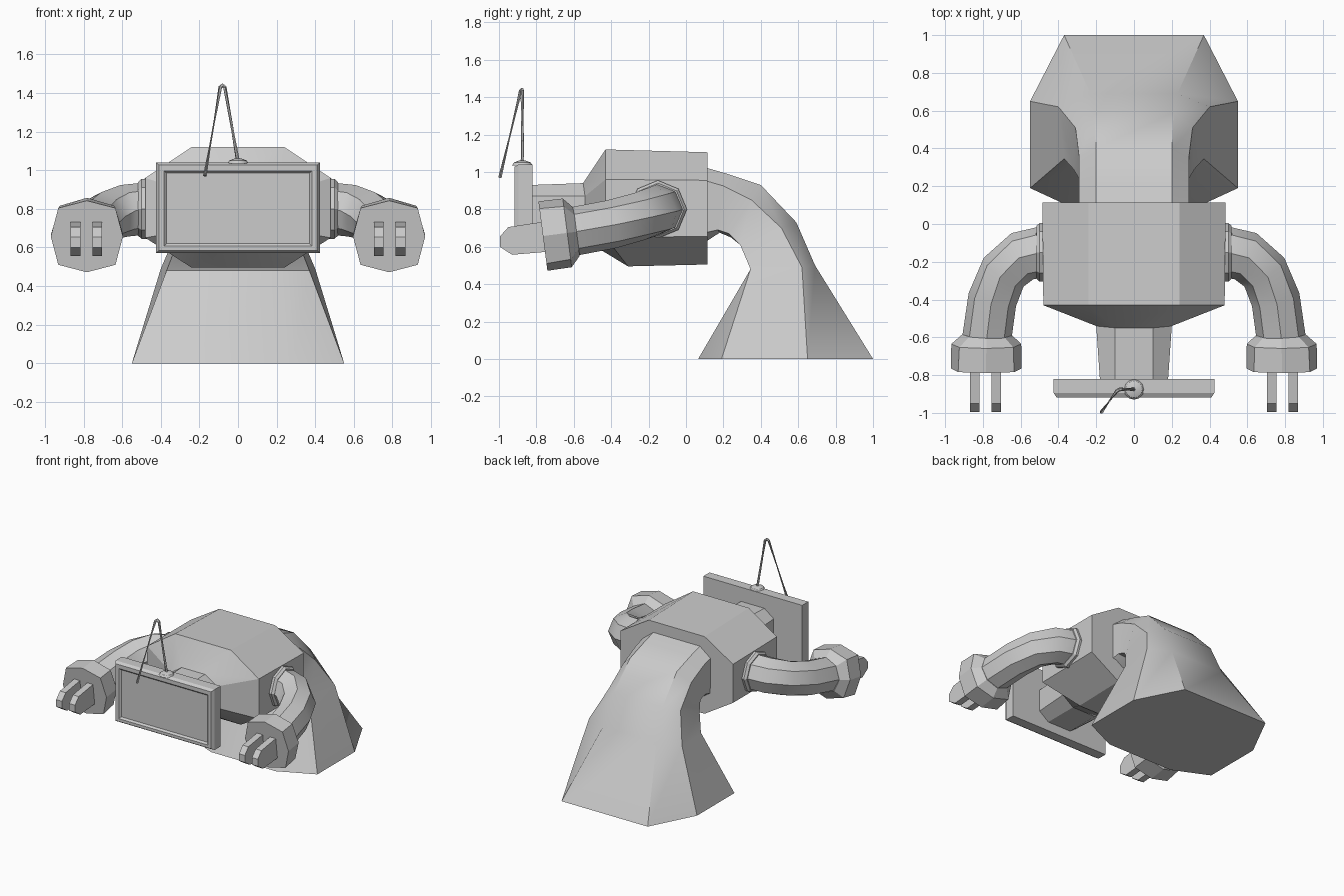
import bpy, bmesh, math
from mathutils import Vector

if "Cube" in bpy.data.objects:
    bpy.data.objects.remove(bpy.data.objects["Cube"])


def finish(bm, name, angle=30, mirror=False):
    bmesh.ops.recalc_face_normals(bm, faces=bm.faces)
    me = bpy.data.meshes.new(name)
    bm.to_mesh(me)
    bm.free()
    ob = bpy.data.objects.new(name, me)
    bpy.context.collection.objects.link(ob)
    if mirror:
        ob.modifiers.new("mirror", 'MIRROR')
    bpy.ops.object.select_all(action='DESELECT')
    ob.select_set(True)
    bpy.context.view_layer.objects.active = ob
    if angle:
        bpy.ops.object.shade_smooth_by_angle(angle=math.radians(angle))
    return ob


def loft(name, rings, **kw):
    """Skin a list of equal-length rings and cap both ends."""
    bm = bmesh.new()
    vs = [[bm.verts.new(p) for p in r] for r in rings]
    n = len(vs[0])
    for a, b in zip(vs, vs[1:]):
        for i in range(n):
            j = (i + 1) % n
            bm.faces.new((a[i], a[j], b[j], b[i]))
    bm.faces.new(vs[0])
    bm.faces.new(vs[-1])
    return finish(bm, name, **kw)


def sym(half):
    """Right-hand points (top to bottom) completed with their mirror image."""
    return list(half) + [(-x, y, z) for x, y, z in reversed(half)]


def ring(c, d, r, n=8, bulge=1.0):
    """Polygon around centre c, facing direction d."""
    d = Vector(d).normalized()
    ref = Vector((0, 0, 1)) if abs(d.z) < 0.9 else Vector((0, 1, 0))
    side = d.cross(ref).normalized()
    up = side.cross(d)
    pts = []
    for i in range(n):
        a = 2 * math.pi * i / n
        k = r * (bulge if i % 2 else 1)
        pts.append(Vector(c) + side * math.cos(a) * k + up * math.sin(a) * k)
    return pts


def tube(name, path, radii, n=8, **kw):
    p = [Vector(q) for q in path]
    rings = []
    for i, c in enumerate(p):
        d = Vector((0, 0, 0))
        if i > 0:
            d += (c - p[i - 1]).normalized()
        if i < len(p) - 1:
            d += (p[i + 1] - c).normalized()
        rings.append(ring(c, d, radii[i], n))
    return loft(name, rings, **kw)


# Faceted torso narrowing into the neck
loft("torso", [
    sym([(.10, -.83, .93), (.18, -.83, .87), (.18, -.83, .70), (.10, -.83, .64)]),
    sym([(.10, -.55, .94), (.20, -.54, .87), (.20, -.54, .70), (.10, -.55, .64)]),
    sym([(.24, -.43, 1.12), (.48, -.43, .96), (.48, -.43, .65), (.24, -.31, .495)]),
    sym([(.24, .115, 1.105), (.485, .115, .955), (.485, .115, .655), (.24, .115, .505)]),
], angle=20)

# Flared lower body bending down to the ground
loft("lower_body", [
    sym([(.20, .08, 1.03), (.29, .08, .96), (.29, .08, .67), (.20, .08, .61)]),
    sym([(.20, .22, .99), (.29, .20, .925), (.285, .17, .69), (.20, .18, .675)]),
    sym([(.20, .40, .93), (.29, .35, .85), (.285, .23, .67), (.20, .24, .65)]),
    sym([(.21, .59, .73), (.31, .51, .70), (.32, .29, .61), (.21, .29, .61)]),
    sym([(.23, .69, .50), (.40, .62, .49), (.37, .345, .48), (.24, .35, .48)]),
    sym([(.37, 1.0, 0), (.55, .65, 0), (.55, .19, 0), (.28, .065, 0)]),
], angle=35)


# Screen: chamfered slab with a framed recess
def rect(hx, z0, z1, y):
    return [(-hx, y, z0), (hx, y, z0), (hx, y, z1), (-hx, y, z1)]


loft("screen", [
    rect(.425, .57, 1.04, -.82), rect(.425, .57, 1.04, -.895),
    rect(.41, .585, 1.027, -.918), rect(.383, .607, .997, -.918),
    rect(.37, .62, .985, -.905),
], angle=0)

# Antenna: low foot and a bent wire
loft("antenna_foot", [ring((0, -.875, z), (0, 0, 1), r, 12)
                      for z, r in ((1.035, .055), (1.05, .045), (1.06, .02))])
tube("antenna_wire", [(0, -.875, 1.045), (-.068, -.875, 1.43), (-.08, -.877, 1.44),
                      (-.092, -.885, 1.43), (-.172, -.995, .97)], [.01] * 5, n=6)

# Arms, mirrored to both sides
tube("shoulder_pad", [(.47, -.15, .80), (.50, -.15, .80), (.517, -.15, .80)],
     [.155, .155, .14], angle=20, mirror=True)
tube("arm", [(.49, -.15, .80), (.59, -.17, .79), (.69, -.255, .76),
             (.75, -.40, .72), (.78, -.61, .68)],
     [.135, .135, .13, .13, .13], angle=40, mirror=True)
aim = (0, -1, -.13)
loft("hand", [ring(c, aim, r, 8, b) for c, r, b in (
    ((.78, -.585, .68), .13, 1.0), ((.782, -.635, .674), .185, 1.09),
    ((.783, -.765, .657), .187, 1.12))], angle=20, mirror=True)

# Two flat fingers per hand
side = [(-.72, .74), (-.95, .705), (-.995, .655), (-.995, .60), (-.93, .557), (-.72, .575)]
for name, x in (("inner_finger", .73), ("outer_finger", .842)):
    loft(name, [[(x + s, y, z) for y, z in side] for s in (-.025, .025)],
         angle=20, mirror=True)
